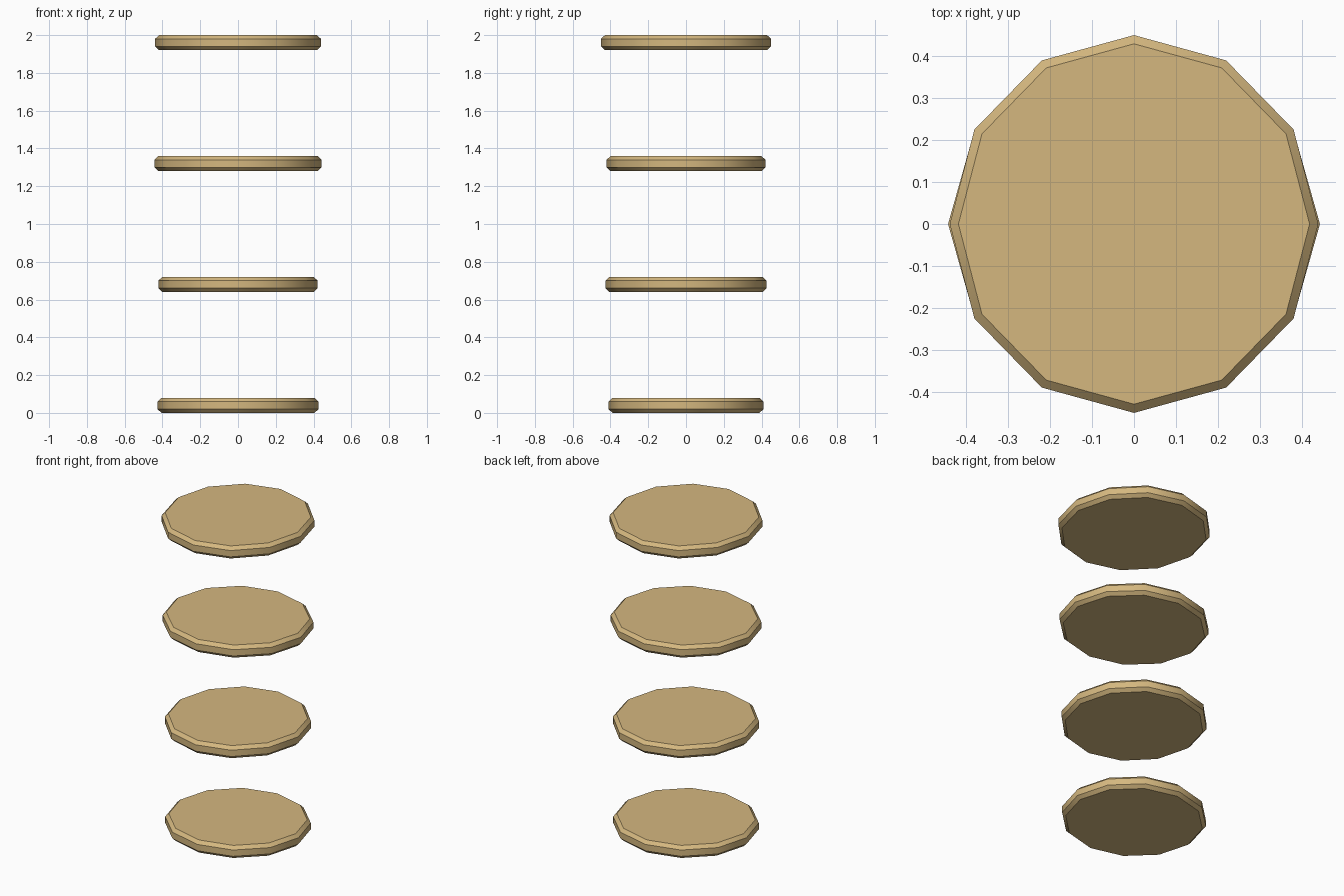
import bpy
import bmesh
import math
from mathutils import Matrix

cube = bpy.data.objects.get("Cube")
if cube:
    bpy.data.objects.remove(cube, do_unlink=True)

# Pale wood
wood = bpy.data.materials.new("pale_wood")
wood.use_nodes = True
color = (0.66, 0.475, 0.212, 1)
wood.diffuse_color = color
wood.node_tree.nodes["Principled BSDF"].inputs["Base Color"].default_value = color

SIDES = 12
THICKNESS = 0.08
CHAMFER = 0.02


def shelf(name, half_x, half_y, z):
    """Twelve-sided slab with chamfered rims, its underside at z."""
    bm = bmesh.new()
    bmesh.ops.create_cone(bm, cap_ends=True, segments=SIDES, radius1=1, radius2=1,
                          depth=THICKNESS,
                          matrix=Matrix.Diagonal((half_x, half_y, 1, 1)))
    rims = [e for e in bm.edges if abs(e.verts[0].co.z - e.verts[1].co.z) < 0.001]
    bmesh.ops.bevel(bm, geom=rims, offset=CHAMFER, segments=1, affect='EDGES')
    bmesh.ops.recalc_face_normals(bm, faces=bm.faces)
    mesh = bpy.data.meshes.new(name)
    bm.to_mesh(mesh)
    bm.free()
    mesh.materials.append(wood)
    obj = bpy.data.objects.new(name, mesh)
    obj.location.z = z + THICKNESS / 2
    bpy.context.collection.objects.link(obj)
    bpy.ops.object.select_all(action='DESELECT')
    obj.select_set(True)
    bpy.context.view_layer.objects.active = obj
    bpy.ops.object.shade_smooth_by_angle(angle=math.radians(38))


# Four evenly spaced shelves, each slightly out of round
radii = [(0.426, 0.41), (0.422, 0.427), (0.443, 0.42), (0.439, 0.45)]
for i, (half_x, half_y) in enumerate(radii):
    shelf(f"round_shelf_{i + 1}", half_x, half_y, i * (2 - THICKNESS) / 3)
